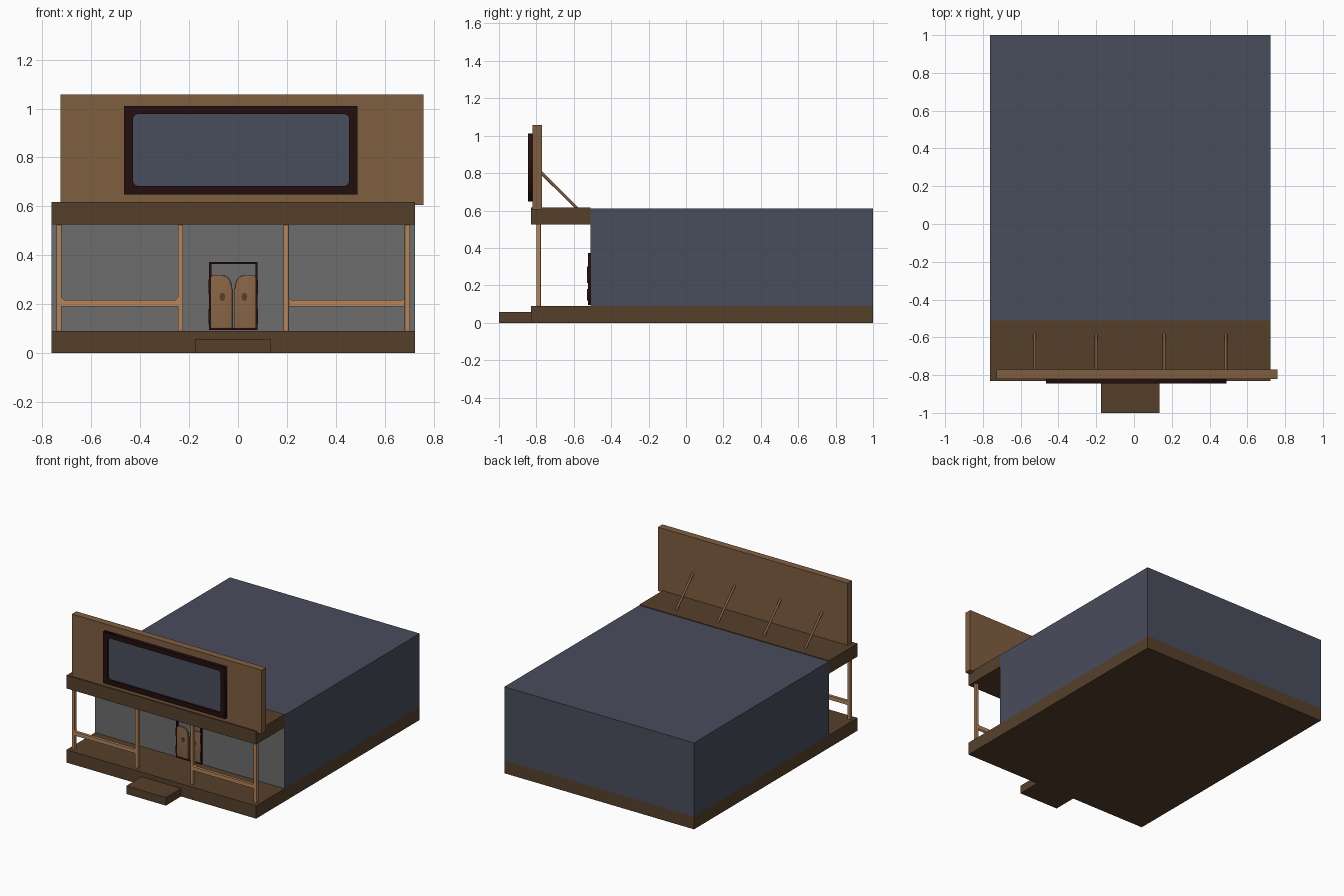
import bpy, bmesh, math
from mathutils import Vector

if "Cube" in bpy.data.objects:
    bpy.data.objects.remove(bpy.data.objects["Cube"])


def material(name, r, g, b):
    lin = lambda c: ((c / 255 + 0.055) / 1.055) ** 2.4
    m = bpy.data.materials.new(name)
    m.diffuse_color = (lin(r), lin(g), lin(b), 1)
    m.use_nodes = True
    m.node_tree.nodes["Principled BSDF"].inputs["Base Color"].default_value = m.diffuse_color
    return m


DARK_WOOD = material("dark wood", 86, 64, 43)
MID_WOOD = material("mid wood", 128, 94, 65)
LIGHT_WOOD = material("light wood", 180, 133, 92)
DOOR_WOOD = material("door wood", 138, 102, 71)
TRIM = material("dark trim", 36, 14, 15)
SLATE = material("slate", 73, 77, 92)
GREY = material("grey wall", 109, 109, 109)


def finish(bm, name, mat):
    bmesh.ops.recalc_face_normals(bm, faces=bm.faces)
    me = bpy.data.meshes.new(name)
    bm.to_mesh(me)
    bm.free()
    me.materials.append(mat)
    ob = bpy.data.objects.new(name, me)
    bpy.context.collection.objects.link(ob)
    return ob


def box(name, x, y, z, mat, bevel=0):
    bm = bmesh.new()
    bmesh.ops.create_cube(bm, size=1)
    for v in bm.verts:
        v.co = [a + (b - a) * (c + 0.5) for (a, b), c in zip((x, y, z), v.co)]
    ob = finish(bm, name, mat)
    if bevel:
        mod = ob.modifiers.new("bevel", 'BEVEL')
        mod.width = bevel
        mod.segments = 2
    return ob


def plate(name, loops, y0, y1, mat, bevel=0):
    """Flat outline in the x-z plane (further loops are holes), thickened in y."""
    cu = bpy.data.curves.new(name, 'CURVE')
    cu.dimensions = '2D'
    cu.fill_mode = 'BOTH'
    cu.extrude = (y1 - y0) / 2 - bevel
    cu.bevel_depth = bevel
    cu.offset = -bevel
    cu.bevel_resolution = 2
    for pts in loops:
        s = cu.splines.new('POLY')
        s.points.add(len(pts) - 1)
        for p, (px, pz) in zip(s.points, pts):
            p.co = (px, pz, 0, 1)
        s.use_cyclic_u = True
    cu.materials.append(mat)
    ob = bpy.data.objects.new(name, cu)
    bpy.context.collection.objects.link(ob)
    ob.location.y = (y0 + y1) / 2
    ob.rotation_euler.x = math.pi / 2
    bpy.ops.object.select_all(action='DESELECT')
    ob.select_set(True)
    bpy.context.view_layer.objects.active = ob
    bpy.ops.object.convert(target='MESH')
    ob = bpy.context.object
    bm = bmesh.new()
    bm.from_mesh(ob.data)
    bmesh.ops.remove_doubles(bm, verts=bm.verts, dist=1e-5)
    bmesh.ops.recalc_face_normals(bm, faces=bm.faces)
    bm.to_mesh(ob.data)
    bm.free()
    return ob


def smooth(ob, angle=40):
    bpy.ops.object.select_all(action='DESELECT')
    ob.select_set(True)
    bpy.context.view_layer.objects.active = ob
    bpy.ops.object.shade_smooth_by_angle(angle=math.radians(angle))


def rect(x0, x1, z0, z1, c=0):
    """Rectangle outline, with corners rounded by c."""
    if not c:
        return [(x0, z0), (x1, z0), (x1, z1), (x0, z1)]
    pts = []
    for i, (cx, cz) in enumerate([(x1 - c, z1 - c), (x0 + c, z1 - c),
                                  (x0 + c, z0 + c), (x1 - c, z0 + c)]):
        for k in range(4):
            a = math.pi / 2 * (i + k / 3)
            pts.append((cx + c * math.cos(a), cz + c * math.sin(a)))
    return pts


X = (-0.763, 0.723)

# Platform, step, building block and porch roof
box("platform", X, (-0.83, 1), (0, 0.09), DARK_WOOD)
box("front_step", (-0.175, 0.135), (-1, -0.83), (0, 0.057), DARK_WOOD)
building = box("building", X, (-0.51, 1), (0.09, 0.612), SLATE)
building.data.materials.append(GREY)
for f in building.data.polygons:
    if f.normal.y < -0.5:
        f.material_index = 1
box("porch_roof", X, (-0.83, -0.51), (0.525, 0.617), DARK_WOOD)

# Porch posts and the two railings
posts = [-0.732, -0.235, 0.197, 0.693]
for px in posts:
    box("porch_post", (px - 0.011, px + 0.011), (-0.80, -0.776), (0.09, 0.525),
        LIGHT_WOOD, 0.002)
for a, b in ((0, 1), (2, 3)):
    l, r = posts[a] + 0.01, posts[b] - 0.01
    plate("porch_railing", [[(l, 0.19), (r, 0.19), (r, 0.229), (r - 0.011, 0.217),
                             (l + 0.011, 0.217), (l, 0.229)]], -0.798, -0.778, LIGHT_WOOD)

# Sign board with framed blank panel
box("sign_board", (-0.727, 0.759), (-0.82, -0.77), (0.605, 1.057), MID_WOOD)
plate("sign_frame", [rect(-0.466, 0.489, 0.648, 1.011),
                     rect(-0.43, 0.455, 0.683, 0.978, 0.022)], -0.845, -0.818, TRIM)
box("sign_panel", (-0.45, 0.475), (-0.834, -0.82), (0.665, 0.995), SLATE)

# Slanted round braces behind the board
top, foot = Vector((0, -0.775, 0.803)), Vector((0, -0.58, 0.61))
for bx in (-0.526, -0.2, 0.16, 0.486):
    bm = bmesh.new()
    bmesh.ops.create_cone(bm, cap_ends=True, segments=12, radius1=0.008, radius2=0.008,
                          depth=(top - foot).length)
    brace = finish(bm, "sign_brace", MID_WOOD)
    brace.location = (top + foot) / 2 + Vector((bx, 0, 0))
    brace.rotation_euler = (top - foot).to_track_quat('Z', 'Y').to_euler()
    smooth(brace)

# Door frame and two swing doors with oval insets and hinges
DX = -0.019
plate("door_frame", [rect(DX - 0.099, DX + 0.099, 0.094, 0.373),
                     rect(DX - 0.09, DX + 0.09, 0.102, 0.365)], -0.524, -0.51, TRIM)
for s in (-1, 1):
    leaf = [(0.092, 0.102), (0.004, 0.102), (0.004, 0.262)]
    leaf += [(0.044 - 0.037 * math.cos(t), 0.268 + 0.05 * math.sin(t))
             for t in [math.pi / 2 * k / 6 for k in range(7)]]
    leaf += [(0.085, 0.318), (0.092, 0.311)]
    pts = [(DX + s * px, pz) for px, pz in leaf]
    smooth(plate("swing_door", [pts], -0.525, -0.513, DOOR_WOOD, 0.003), 50)
    oval = [(DX + s * 0.045 + 0.011 * math.cos(t), 0.23 + 0.017 * math.sin(t))
            for t in [math.tau * k / 16 for k in range(16)]]
    plate("door_oval", [oval], -0.528, -0.524, DARK_WOOD)
    for hz in (0.15, 0.27):
        hx = sorted((DX + s * 0.091, DX + s * 0.101))
        box("door_hinge", hx, (-0.528, -0.512), (hz - 0.03, hz + 0.03), TRIM)
